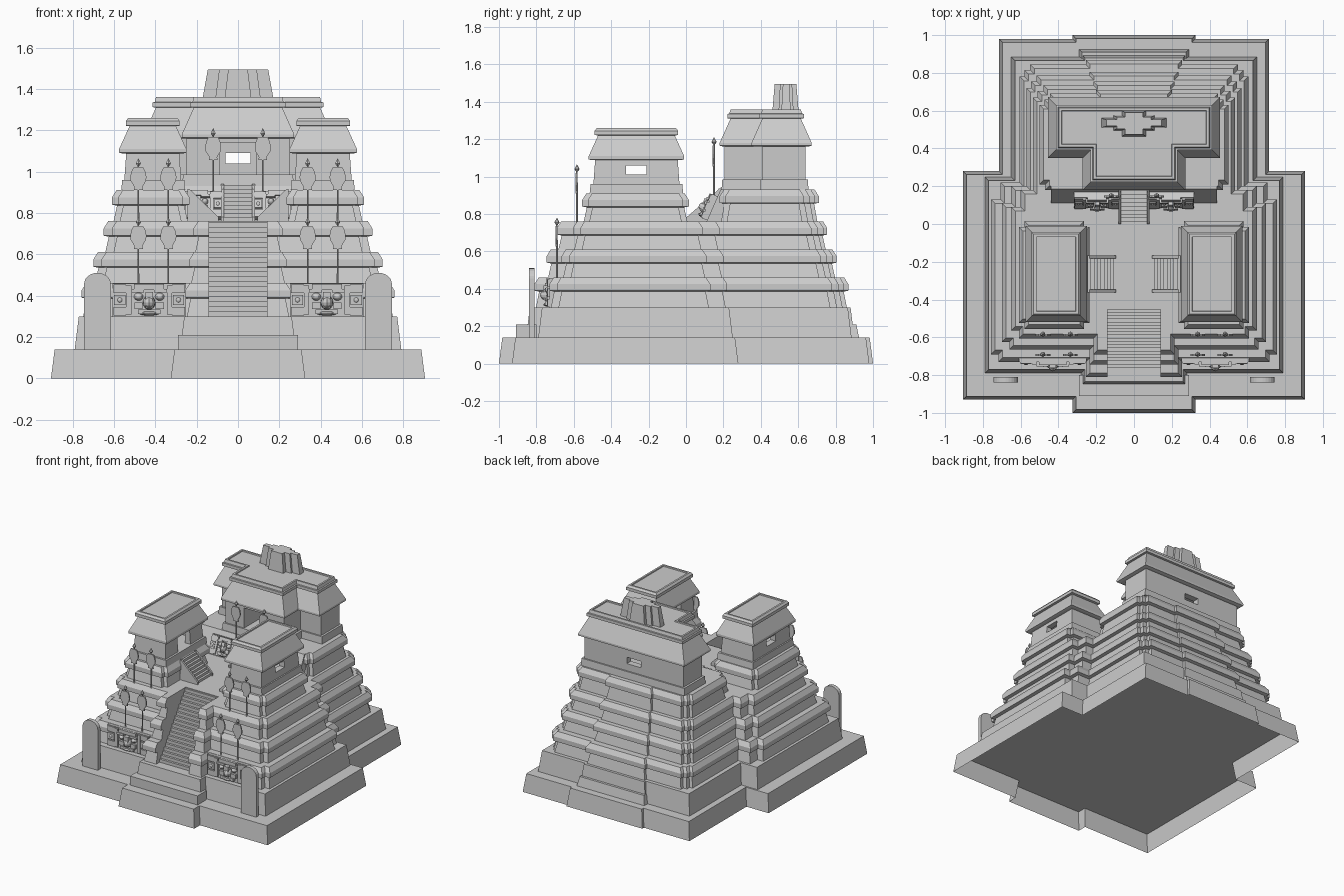
import bpy, bmesh, math
from mathutils import Matrix, Vector

if "Cube" in bpy.data.objects:
    bpy.data.objects.remove(bpy.data.objects["Cube"])


def finish(name, bm):
    bmesh.ops.recalc_face_normals(bm, faces=bm.faces)
    me = bpy.data.meshes.new(name)
    bm.to_mesh(me)
    bm.free()
    ob = bpy.data.objects.new(name, me)
    bpy.context.collection.objects.link(ob)
    return ob


def inset(poly, d):
    # inward offset of a right-angled, counter-clockwise outline
    out = []
    for i, p in enumerate(poly):
        p = Vector(p)
        a = (p - Vector(poly[i - 1])).normalized()
        b = (Vector(poly[(i + 1) % len(poly)]) - p).normalized()
        out.append(p + d * Vector((-a.y - b.y, a.x + b.x)))
    return out


def loft(name, poly, profile, bottom=True):
    # stack of outlines, each at height z and pulled in by d
    bm = bmesh.new()
    rings = [[bm.verts.new((q.x, q.y, z)) for q in inset(poly, d)] for z, d in profile]
    n = len(poly)
    for r, s in zip(rings, rings[1:]):
        for i in range(n):
            j = (i + 1) % n
            bm.faces.new((r[i], r[j], s[j], s[i]))
    if bottom:
        bm.faces.new(rings[0][::-1])
    bm.faces.new(rings[-1])
    return finish(name, bm)


def rect(x0, x1, y0, y1):
    return [(x0, y0), (x1, y0), (x1, y1), (x0, y1)]


def notched(x0, x1, y0, y1, n=.03):
    return [(x0 + n, y0), (x1 - n, y0), (x1 - n, y0 + n), (x1, y0 + n), (x1, y1 - n), (x1 - n, y1 - n),
            (x1 - n, y1), (x0 + n, y1), (x0 + n, y1 - n), (x0, y1 - n), (x0, y0 + n), (x0 + n, y0 + n)]


def mirrored(half):
    return half + [(-x, y) for x, y in reversed(half)]


def box(name, x0, x1, y0, y1, z0, z1):
    return loft(name, rect(x0, x1, y0, y1), [(z0, 0), (z1, 0)])


def prism(name, pts, depth, mat):
    # flat outline in local XY, extruded along local Z both ways, then placed
    bm = bmesh.new()
    f = bm.faces.new([bm.verts.new((x, y, -depth / 2)) for x, y in pts])
    g = bmesh.ops.extrude_face_region(bm, geom=[f])
    bmesh.ops.translate(bm, vec=(0, 0, depth), verts=[v for v in g["geom"] if isinstance(v, bmesh.types.BMVert)])
    if not any(len(q.verts) == len(pts) and q.calc_center_median().z < 0 for q in bm.faces):
        bm.faces.new([v for v in bm.verts if v.co.z < 0])
    bm.transform(mat)
    return finish(name, bm)


def cut(ob, *boxes):
    for b in boxes:
        c = box("cutter", *b)
        m = ob.modifiers.new("cut", 'BOOLEAN')
        m.object, m.operation, m.solver = c, 'DIFFERENCE', 'EXACT'
        bpy.context.view_layer.objects.active = ob
        bpy.ops.object.modifier_apply(modifier=m.name)
        bpy.data.objects.remove(c)


def plan(fw, yf, yj, bw, yb, pw, pf, pb, n, slot=None):
    # terrace outline: wide front, narrower back, middle projections, stepped corners
    h = [(slot, -.44), (slot, pf)] if slot else []
    h += [(pw, pf), (pw, yf)]
    if n:
        h += [(fw - n, yf), (fw - n, yf + n), (fw, yf + n), (fw, yj - .09), (fw - .05, yj - .09), (fw - .05, yj),
              (bw, yj), (bw, yb - .065), (bw - .025, yb - .065), (bw - .025, yb - .03), (bw - .055, yb - .03),
              (bw - .055, yb)]
    else:
        h += [(fw, yf), (fw, yj), (bw, yj), (bw, yb)]
    return mirrored(h + [(pw, yb), (pw, pb)])


def cornice(z0, z1):
    return [(z0, .008), (z1 - .075, .025), (z1 - .07, 0), (z1 - .035, 0), (z1, .022)]


# lower platforms, the base is open underneath
loft("base", plan(.905, -.93, .28, .715, .98, .325, -1, 1, 0), [(0, 0), (.14, .018)], False)
loft("second_terrace", plan(.79, -.79, .25, .65, .885, .28, -.855, .90, 0), [(.14, 0), (.30, .02)])
box("front_step", -.29, .29, -.91, -.8, .14, .21)
loft("back_step", rect(-.29, .29, .8, .925), [(.14, 0), (.21, .015)])

# corniced terraces, slotted for the main stair
for i, (fw, yf, yj, bw, yb, pf, pb, z0, z1) in enumerate([
        (.757, -.73, .22, .605, .845, -.81, .868, .30, .46),
        (.70, -.665, .20, .57, .785, -.745, .805, .46, .61),
        (.65, -.605, .18, .535, .735, -.69, .755, .61, .76)]):
    ob = loft(f"terrace_{i + 3}", plan(fw, yf, yj, bw, yb, .255 - .02 * i, pf, pb, .04, .14), cornice(z0, z1))
    for v in ob.data.vertices:  # keep the slot walls upright
        if abs(v.co.x) < .17:
            v.co.x = math.copysign(.14, v.co.x)
            v.co.y = -.44 if v.co.y > -.5 else v.co.y


def stairs(name, n, run, rise, width, mat, rails=0):
    # steps climb along local X and rise along local Y
    pts = [(run, 0), (0, 0)]
    for k in range(n):
        pts += [(run * k / n, rise * (k + 1) / n), (run * (k + 1) / n, rise * (k + 1) / n)]
    prism(name, pts, width, mat)
    for s in (-1, 1) if rails else ():
        prism(name + "_rail", [(-.01, 0), (run, 0), (run, rise + .006), (run - .01, rise + .006), (-.01, .02)],
              .014, mat @ Matrix.Translation((0, 0, s * width / 2)))


def frame(x, y, z, turn):
    return Matrix.Translation((x, y, z)) @ Matrix.Rotation(turn, 4, 'Z') @ Matrix.Rotation(math.pi / 2, 4, 'X')


stairs("main_stair", 19, .325, .455, .284, frame(0, -.76, .30, math.pi / 2))
stairs("upper_stair", 9, .185, .175, .15, frame(0, .01, .76, math.pi / 2), 1)

# main temple platform with sloping apron
loft("upper_terrace", mirrored([(.47, .18), (.47, .21), (.50, .21), (.50, .63), (.475, .63), (.475, .66), (.445, .66),
                                (.445, .69), (.2, .69), (.2, .71)]), cornice(.76, .93))
prism("apron", [(.11, .76), (.22, .76), (.22, .93), (.185, .93)], .88,
      Matrix(((0, 0, 1, 0), (1, 0, 0, 0), (0, 1, 0, 0), (0, 0, 0, 1))))
loft("temple_plinth", mirrored([(.27, .19), (.27, .395), (.445, .395), (.445, .655)]), [(.93, 0), (.985, .004)])

# main temple walls, doorway and back window
walls = loft("temple_walls", mirrored([(.25, .205), (.25, .41), (.425, .41), (.425, .64)]), [(.985, 0), (1.17, 0)])
cut(walls, (-.09, .09, .1, .5, .97, 1.14), (-.36, .36, .45, .59, .97, 1.14), (-.06, .06, .55, .7, 1.04, 1.09))
loft("temple_roof", mirrored([(.272, .18), (.272, .35), (.455, .35), (.455, .672)]),
     [(1.16, .02), (1.165, 0), (1.18, 0), (1.31, .058), (1.312, .042), (1.335, .042), (1.337, .052), (1.36, .058),
      (1.36, .072), (1.352, .074)])

# roof comb
for n, x, y0, y1, d in (("comb_wings", .172, .51, .56, .008), ("comb_middle", .11, .495, .575, .008),
                        ("comb_centre", .065, .462, .602, .012)):
    ob = loft(n, rect(-x, x, y0, y1), [(1.35, 0), (1.495, d)])
    for v in ob.data.vertices:
        if v.co.z > 1.4:
            v.co.x *= .89

# side temples
for s in (-1, 1):
    tag = "right" if s > 0 else "left"

    def sx(a, b):
        return (a, b) if s > 0 else (-b, -a)
    loft(tag + "_shrine_terrace", notched(*sx(.235, .61), -.555, .015), cornice(.76, .91))
    loft(tag + "_shrine_plinth", rect(*sx(.255, .565), -.515, -.015), [(.91, 0), (.96, .005)])
    w = loft(tag + "_shrine_walls", rect(*sx(.275, .55), -.495, -.035), [(.96, 0), (1.10, .01)])
    cut(w, (*sx(.2, .36), -.34, -.19, .94, 1.075), (*sx(.32, .50), -.44, -.09, .94, 1.075),
        (*sx(.45, .65), -.32, -.21, 1.01, 1.06))
    loft(tag + "_shrine_roof", rect(*sx(.25, .575), -.52, -.01),
         [(1.088, .015), (1.092, 0), (1.11, 0), (1.22, .05), (1.222, .032), (1.245, .032), (1.26, .044),
          (1.26, .058), (1.252, .06)])
    stairs(tag + "_shrine_stair", 8, .14, .15, .18, frame(s * .105, -.265, .76, 0 if s > 0 else math.pi), 1)
    # rounded standing stone
    arc = [(.065 * math.cos(math.pi * k / 12), .455 + .055 * math.sin(math.pi * k / 12)) for k in range(13)]
    prism(tag + "_standing_stone", [(-.065, .14)] + [(.065, .14)] + arc, .03, frame(s * .68, -.825, 0, 0))


# pole with shield, crossbars and flame tip
def banner(x, y, z0, h):
    bm = bmesh.new()
    top = z0 + h
    bmesh.ops.create_cone(bm, cap_ends=True, segments=6, radius1=.005, radius2=.004, depth=h - .03,
                          matrix=Matrix.Translation((x, y, z0 + (h - .03) / 2)))
    for zc, r1, r2, d in ((top - .032, .004, .014, .014), (top - .012, .014, 0, .026)):
        bmesh.ops.create_cone(bm, cap_ends=True, segments=6, radius1=r1, radius2=r2, depth=d,
                              matrix=Matrix.Translation((x, y, zc)))
    finish("banner_pole", bm)
    half = [(.022, -.155), (.019, -.14), (.026, -.128), (.037, -.11), (.039, -.09), (.034, -.065), (.024, -.045)]
    prism("banner_shield", mirrored(half), .01, frame(x, y - .004, top, 0))


# carved face panel, local width 2, height 1, bulging to -y
def mask(x, y, z, hw, h, depth, lean=0):
    bm = bmesh.new()

    def block(cx, cz, wx, wz, d):
        bmesh.ops.create_cube(bm, size=1, matrix=Matrix.Translation((cx, -d / 2, cz)) @ Matrix.Diagonal((wx, d, wz, 1)))

    def knob(cx, cz, rx, rz, d):
        bmesh.ops.create_uvsphere(bm, u_segments=12, v_segments=8, radius=1,
                                  matrix=Matrix.Translation((cx, -.35, cz)) @ Matrix.Diagonal((rx, d - .35, rz, 1)))
    block(0, .5, 1.96, 1, .42)
    block(0, .9, .8, .18, .62)
    block(0, .14, .6, .14, .68)
    block(0, .5, .2, .5, .8)
    knob(0, .42, .17, .22, 1)
    knob(0, .1, .3, .08, .8)
    for s in (-1, 1):
        knob(s * .28, .6, .13, .12, .72)
        block(s * .3, .78, .34, .1, .7)
        block(s * .28, .32, .22, .2, .62)
        block(s * .54, .5, .14, .9, .56)
        block(s * .78, .84, .34, .26, .52)
        block(s * .78, .5, .3, .3, .55)
        block(s * .78, .15, .34, .26, .52)
        knob(s * .78, .5, .1, .12, .62)
    bm.transform(Matrix.Translation((x, y, z)) @ Matrix.Rotation(lean, 4, 'X') @ Matrix.Diagonal((hw, depth, h, 1)))
    ob = finish("carved_mask", bm)
    for p in ob.data.polygons:
        p.use_smooth = p.area < .0001


for s in (-1, 1):
    mask(s * .43, -.695, .30, .182, .158, .085)
    mask(s * .195, .115, .765, .125, .14, .075, -.4)
    banner(s * .12, .15, .84, .37)
    for x in (.337, .482):
        banner(s * x, -.69, .46, .32)
        banner(s * x, -.583, .755, .31)
